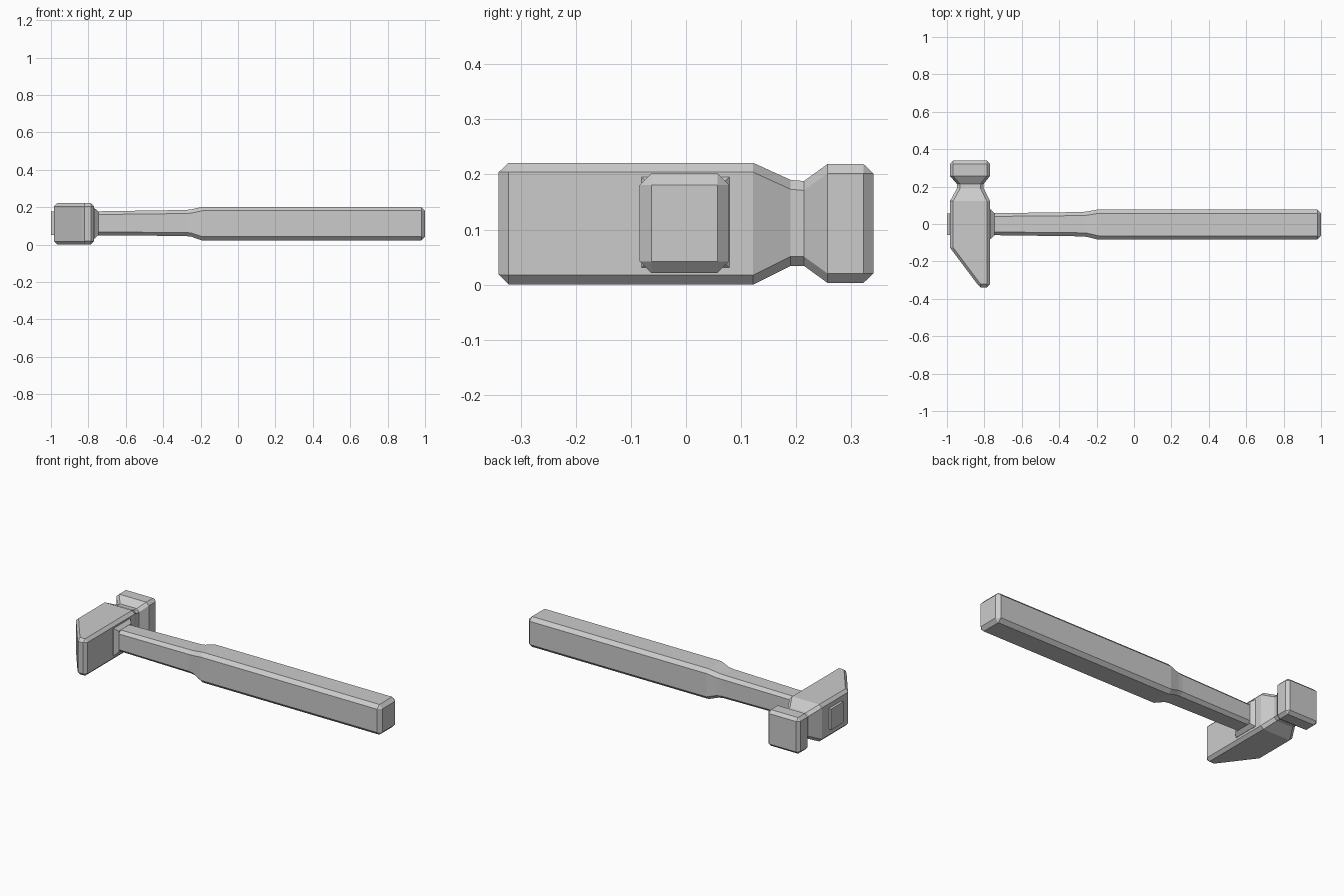
import bpy
import bmesh
from mathutils import Vector

cube = bpy.data.objects.get("Cube")
if cube:
    bpy.data.objects.remove(cube, do_unlink=True)

grey = bpy.data.materials.new("light_grey")
grey.use_nodes = True
colour = (0.6, 0.6, 0.6, 1)
grey.diffuse_color = colour
grey.node_tree.nodes["Principled BSDF"].inputs["Base Color"].default_value = colour


def chamfered(a0, a1, z0, z1, c):
    """Rectangle with cut corners; c = 0 collapses to a plain rectangle."""
    return [(a0 + c, z0), (a1 - c, z0), (a1, z0 + c), (a1, z1 - c),
            (a1 - c, z1), (a0 + c, z1), (a0, z1 - c), (a0, z0 + c)]


def loft(name, axis, sections):
    """Join sections (position, side low, side high, z low, z high, chamfer)."""
    bm = bmesh.new()
    rings = []
    for pos, *shape in sections:
        rings.append([bm.verts.new(Vector((pos, a, z) if axis == "x" else (a, pos, z)))
                      for a, z in chamfered(*shape)])
    for r, s in zip(rings, rings[1:]):
        for i in range(8):
            j = (i + 1) % 8
            bm.faces.new((r[i], r[j], s[j], s[i]))
    bm.faces.new(rings[0])
    bm.faces.new(rings[-1])
    bmesh.ops.remove_doubles(bm, verts=bm.verts, dist=0.0001)
    bmesh.ops.recalc_face_normals(bm, faces=bm.faces)
    mesh = bpy.data.meshes.new(name)
    bm.to_mesh(mesh)
    bm.free()
    mesh.materials.append(grey)
    obj = bpy.data.objects.new(name, mesh)
    bpy.context.collection.objects.link(obj)
    return obj


# Head: slanted peen, square body, pinched neck and striking face
loft("hammer_head", "y", [
    (-0.34, -0.82, -0.787, 0.018, 0.204, 0),
    (-0.322, -0.837, -0.77, 0, 0.221, 0.017),
    (-0.126, -0.984, -0.77, 0, 0.221, 0.017),
    (0.122, -0.984, -0.77, 0, 0.221, 0.017),
    (0.19, -0.947, -0.804, 0.034, 0.19, 0.017),
    (0.214, -0.947, -0.804, 0.034, 0.188, 0.017),
    (0.257, -0.984, -0.77, 0.003, 0.219, 0.017),
    (0.322, -0.984, -0.77, 0.003, 0.219, 0.017),
    (0.34, -0.967, -0.787, 0.02, 0.202, 0),
])

# Handle: slim shaft swelling into the grip
loft("handle", "x", [
    (-0.8, -0.059, 0.057, 0.05, 0.177, 0.017),
    (-0.28, -0.066, 0.064, 0.046, 0.185, 0.019),
    (-0.25, -0.069, 0.067, 0.042, 0.188, 0.02),
    (-0.19, -0.084, 0.078, 0.021, 0.202, 0.021),
    (0.98, -0.084, 0.078, 0.021, 0.202, 0.021),
    (1.0, -0.063, 0.057, 0.042, 0.181, 0),
])

# Flared collar where the shaft enters the head
loft("collar", "x", [
    (-0.78, -0.081, 0.079, 0.031, 0.195, 0),
    (-0.768, -0.081, 0.079, 0.031, 0.195, 0),
    (-0.747, -0.06, 0.058, 0.05, 0.178, 0),
])

# End of the shaft showing through the far side of the head
loft("handle_tip", "x", [
    (-1.0, -0.059, 0.056, 0.052, 0.177, 0),
    (-0.95, -0.059, 0.056, 0.052, 0.177, 0),
])
